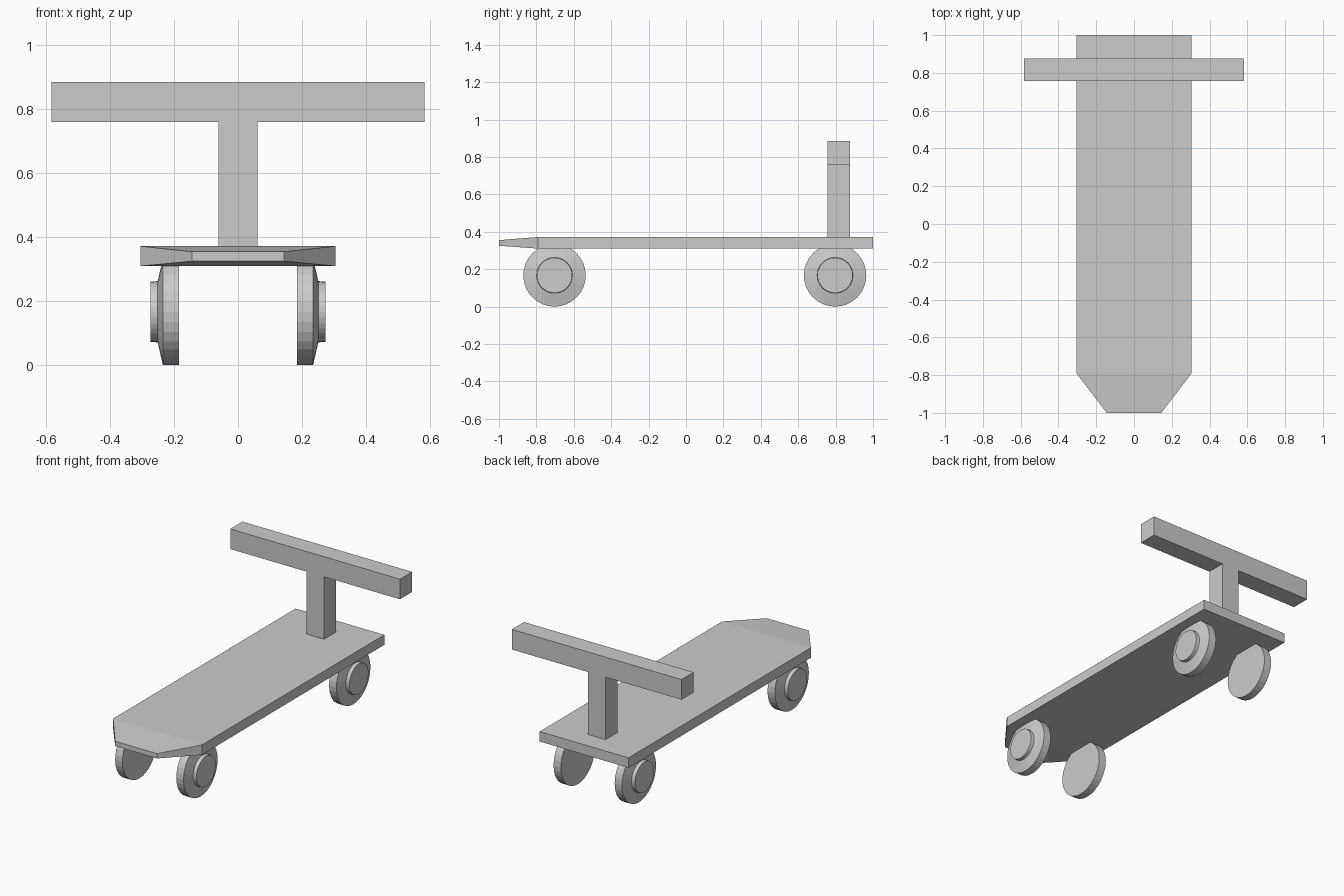
import bpy
import bmesh
from math import sin, cos, tau

if "Cube" in bpy.data.objects:
    bpy.data.objects.remove(bpy.data.objects["Cube"])


def make_object(name, bm):
    bmesh.ops.recalc_face_normals(bm, faces=bm.faces)
    mesh = bpy.data.meshes.new(name)
    bm.to_mesh(mesh)
    bm.free()
    obj = bpy.data.objects.new(name, mesh)
    bpy.context.collection.objects.link(obj)
    return obj


def loft(name, rings, caps=True):
    """Join equal-sized rings of points with quads and cap both ends."""
    bm = bmesh.new()
    loops = [[bm.verts.new(p) for p in ring] for ring in rings]
    for a, b in zip(loops, loops[1:]):
        for i in range(len(a)):
            j = (i + 1) % len(a)
            bm.faces.new((a[i], a[j], b[j], b[i]))
    bm.faces.new(loops[0])
    bm.faces.new(loops[-1])
    return make_object(name, bm)


def deck_section(y, half_width, z0, z1):
    return [(-half_width, y, z0), (half_width, y, z0),
            (half_width, y, z1), (-half_width, y, z1)]


# Deck: flat board with a narrowed, thinned end
loft("deck", [deck_section(-1.0, 0.144, 0.325, 0.355),
              deck_section(-0.79, 0.305, 0.31, 0.372),
              deck_section(1.0, 0.305, 0.31, 0.372)])

# T-shaped handle: post and crossbar from one extruded outline
half = [(0.061, 0.372), (0.061, 0.76), (0.583, 0.76), (0.583, 0.885)]
outline = half + [(-x, z) for x, z in reversed(half)]
loft("handle", [[(x, y, z) for x, z in outline] for y in (0.757, 0.876)])

# Wheels: flat inner face, coned outer face and a raised hub
RADIUS = 0.167
SIDES = 32
PROFILE = [(0.185, RADIUS), (0.235, RADIUS), (0.251, 0.096), (0.273, 0.094)]
for end, y in (("front", -0.703), ("rear", 0.797)):
    for side, s in (("left", -1), ("right", 1)):
        rings = [[(s * x, y + r * cos(tau * i / SIDES),
                   RADIUS + r * sin(tau * i / SIDES))
                  for i in range(SIDES)] for x, r in PROFILE]
        loft(f"{end}_{side}_wheel", rings)
